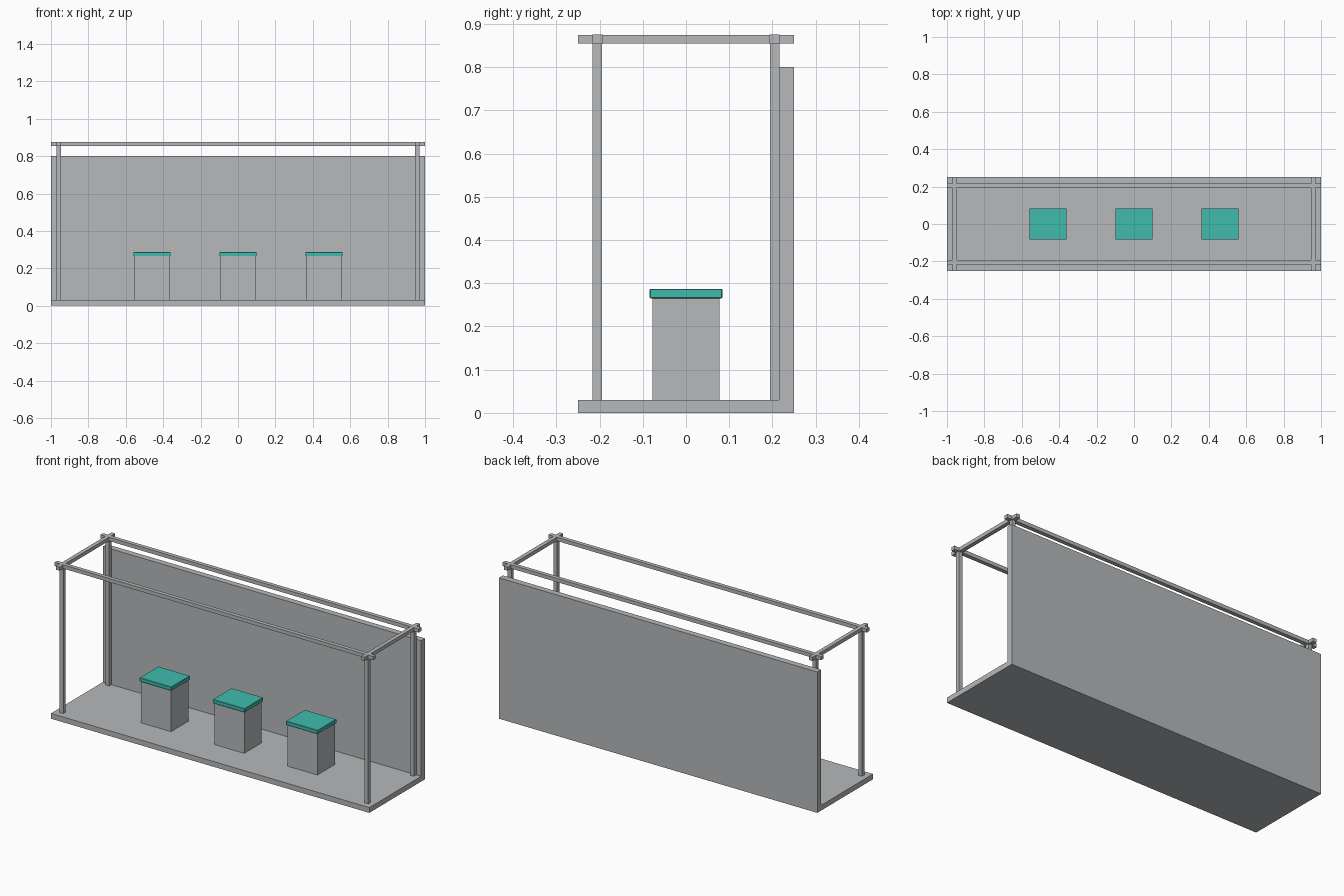
import bpy

if "Cube" in bpy.data.objects:
    bpy.data.objects.remove(bpy.data.objects["Cube"])


def material(name, rgb):
    m = bpy.data.materials.new(name)
    m.diffuse_color = (*rgb, 1.0)
    m.use_nodes = True
    m.node_tree.nodes["Principled BSDF"].inputs["Base Color"].default_value = m.diffuse_color
    return m


grey = material("grey", (0.47, 0.48, 0.49))
teal = material("teal", (0.05, 0.50, 0.42))


def box(name, x, y, z, mat, bevel=0.0):
    """Box from (min, max) ranges on each axis."""
    bpy.ops.mesh.primitive_cube_add(size=1, location=[sum(r) / 2 for r in (x, y, z)])
    ob = bpy.context.object
    ob.name = name
    ob.scale = [r[1] - r[0] for r in (x, y, z)]
    bpy.ops.object.transform_apply(location=False, rotation=False, scale=True)
    ob.data.materials.append(mat)
    if bevel:
        mod = ob.modifiers.new("soft_edges", 'BEVEL')
        mod.width = bevel
        mod.segments = 1
    return ob


def around(centre, width):
    return (centre - width / 2, centre + width / 2)


# Floor slab and back wall
box("floor", (-1, 1), (-0.25, 0.215), (0, 0.03), grey)
box("back_wall", (-1, 1), (0.215, 0.25), (0, 0.8), grey)

# Frame: four posts, two long rails, two cross rails with overhanging ends
BAR, PX, PY = 0.023, 0.958, 0.205
RAIL_Z = (0.854, 0.875)
for sy, side in ((-1, "front"), (1, "back")):
    box(side + "_rail", (-1, 1), around(sy * PY, BAR), RAIL_Z, grey)
    for sx, end in ((-1, "left"), (1, "right")):
        box(f"{side}_{end}_post", around(sx * PX, BAR), around(sy * PY, BAR - 0.001),
            (0.03, 0.86), grey)
for sx, end in ((-1, "left"), (1, "right")):
    box(end + "_cross_rail", around(sx * PX, BAR), (-0.25, 0.25),
        (RAIL_Z[0] + 0.0003, RAIL_Z[1] - 0.0003), grey)

# Three pedestals with coloured caps
for i, cx in enumerate((-0.46, 0, 0.46), 1):
    box(f"pedestal_{i}", around(cx, 0.188), around(0, 0.156), (0.03, 0.266), grey)
    box(f"pedestal_cap_{i}", around(cx, 0.2), around(0, 0.168), (0.265, 0.287), teal, 0.002)
